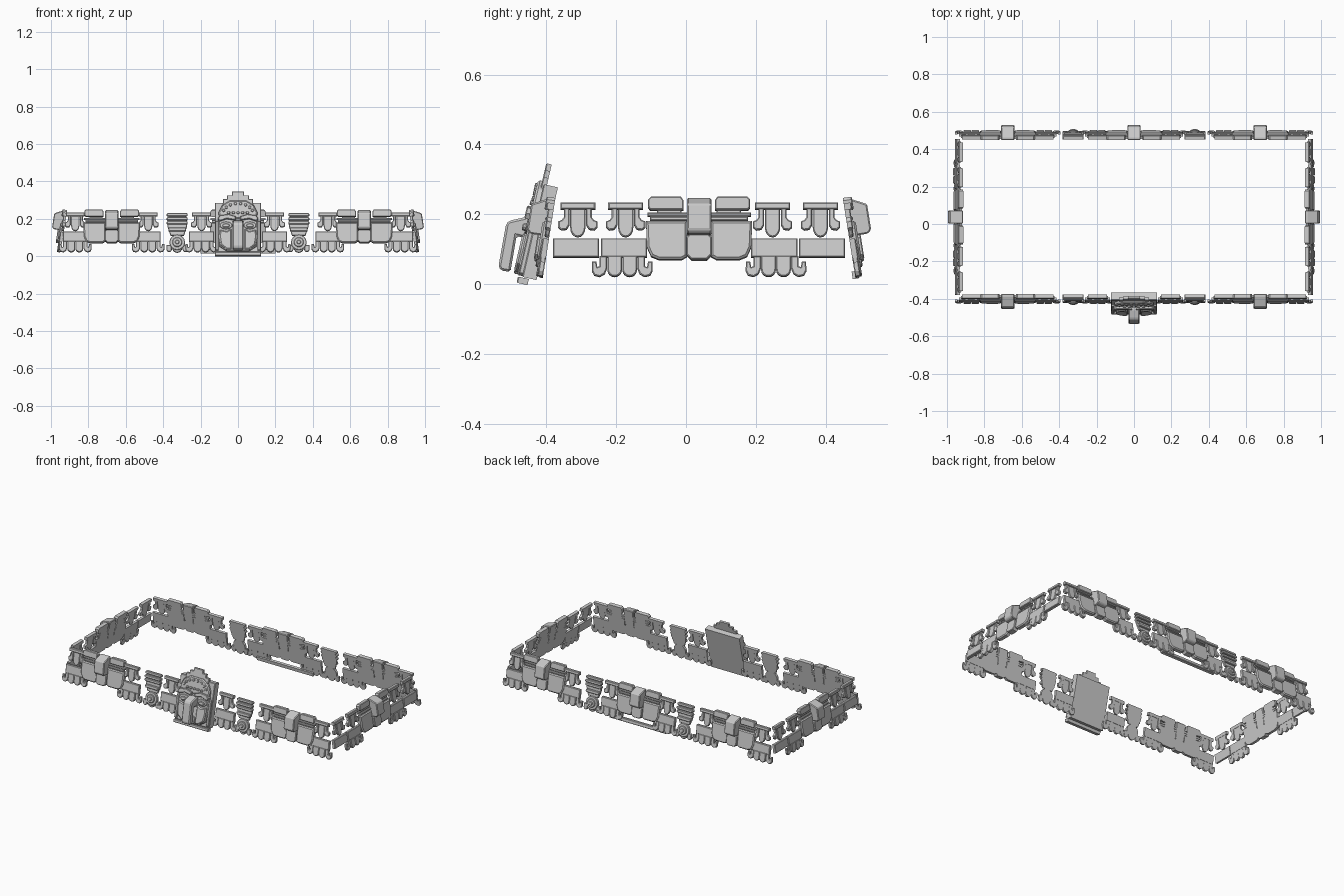
import bpy, bmesh
from math import sin, cos, pi, radians
from mathutils import Matrix

if "Cube" in bpy.data.objects:
    bpy.data.objects.remove(bpy.data.objects["Cube"])

# ---- profile helpers: u = along the wall, v = up, w = outward ----
def rect(u0, u1, v0, v1):
    return [(u0, v0), (u1, v0), (u1, v1), (u0, v1)]

def tongue(c, hw, v0, v1, r=None, n=8):
    """Slab with a rounded lower end."""
    r = r or hw
    arc = [(c + hw * cos(a), v0 + r + r * sin(a)) for a in (pi + pi * i / n for i in range(n + 1))]
    return arc + [(c + hw, v1), (c - hw, v1)]

def ellipse(c, v, ru, rv, n=16):
    return [(c + ru * cos(2 * pi * i / n), v + rv * sin(2 * pi * i / n)) for i in range(n)]

def cut(u0, u1, v0, v1, k):
    """Rectangle with chamfered corners."""
    return [(u0 + k, v0), (u1 - k, v0), (u1, v0 + k), (u1, v1 - k),
            (u1 - k, v1), (u0 + k, v1), (u0, v1 - k), (u0, v0 + k)]

def flip(pts):
    return [(-u, v) for u, v in pts]

def slab(pts, w0, w1, bev=0.003):
    return ("slab", pts, w0, w1, bev)

def side(pts, hw, bev=0.004):
    """Side profile of (v, w) points extruded across u."""
    return ("side", pts, -hw, hw, bev)

def make_mesh(name, pieces):
    out = bmesh.new()
    for kind, pts, a, b, bev in pieces:
        bm = bmesh.new()
        rings = []
        for d in (a, b):
            rings.append([bm.verts.new((p, -d, q) if kind == "slab" else (d, -q, p)) for p, q in pts])
        bm.faces.new(rings[0])
        front = bm.faces.new(rings[1])
        n = len(pts)
        for i in range(n):
            j = (i + 1) % n
            bm.faces.new((rings[0][i], rings[0][j], rings[1][j], rings[1][i]))
        bmesh.ops.recalc_face_normals(bm, faces=bm.faces)
        if bev:
            edges = list(front.edges) if kind == "slab" else list(bm.edges)
            bmesh.ops.bevel(bm, geom=edges, offset=bev, segments=1, affect='EDGES', clamp_overlap=True)
        tmp = bpy.data.meshes.new("tmp")
        bm.to_mesh(tmp)
        bm.free()
        out.from_mesh(tmp)
        bpy.data.meshes.remove(tmp)
    me = bpy.data.meshes.new(name)
    out.to_mesh(me)
    out.free()
    return me

def put(me, frame, u=0.0):
    ob = bpy.data.objects.new(me.name, me)
    ob.matrix_world = frame @ Matrix.Translation((u, 0, 0))
    bpy.context.collection.objects.link(ob)

def both(pts, w0, w1, bev=0.003):
    return [slab(pts, w0, w1, bev), slab(flip(pts), w0, w1, bev)]

# ---- upper fret: bar, two outward hooks and a pendant ----
hook = [(.024, .218), (.024, .17), (.032, .157), (.047, .155), (.056, .163),
        (.056, .18), (.046, .184), (.040, .192), (.040, .218)]
upper_fret = make_mesh("upper_fret", [slab(rect(-.05, .05, .215, .234), 0, .022),
                                      slab(tongue(0, .022, .135, .217, .03), .002, .014)]
                       + both(hook, 0, .016))

# ---- lower frieze: plain band ----
band = make_mesh("lower_band", [slab(rect(-.066, .066, .076, .131), 0, .018)])

# ---- scalloped hem with curled ends ----
curl = [(.043, .08), (.043, .045), (.05, .028), (.064, .02), (.08, .024), (.087, .037),
        (.086, .064), (.074, .064), (.071, .048), (.065, .05), (.065, .08)]
hem = make_mesh("scalloped_hem", both(tongue(.0215, .021, .02, .08), .002, .02) + both(curl, .002, .016))

# ---- rosette column ----
col = [slab(cut(-.056, .056, v, v + .017, .005), 0, w) for v, w in ((.214, .02), (.192, .026), (.17, .022))]
col += [slab([(-.036, .11), (.036, .11), (.052, .16), (.046, .22), (-.046, .22), (-.052, .16)], 0, .012),
        slab(cut(-.047, .047, .132, .152, .005), 0, .024),
        slab(ellipse(0, .073, .042, .042), 0, .018),
        slab(ellipse(0, .073, .026, .026), .018, .026),
        slab(ellipse(0, .073, .012, .012, 10), .026, .032),
        slab(tongue(0, .026, .018, .06), 0, .012)]
col += both(tongue(.043, .014, .022, .06), 0, .014)
rosette = make_mesh("rosette_column", col)

# ---- small mask: brows, eye strips, cheeks, snout ----
cheek = [(.034, .078), (.05, .069), (.115, .069), (.137, .078), (.149, .105), (.152, .18), (.034, .18)]
brow = [(.045, .212), (.14, .212), (.146, .22), (.146, .242), (.138, .25), (.052, .25), (.045, .24)]
small_mask = make_mesh("small_mask",
    both(cheek, 0, .026, .006) + both(brow, 0, .026)
    + both(rect(.03, .148, .195, .206), 0, .014)
    + both(rect(.03, .14, .182, .193), 0, .02)
    + both(rect(.05, .12, .17, .22), 0, .008)
    + [side([(.248, 0), (.248, .014), (.222, .066), (.148, .066), (.138, .055), (.138, 0)], .035),
       slab(cut(-.036, .036, .068, .145, .014), 0, .034)])

# ---- base strip ----
strip = make_mesh("base_strip", [slab(rect(-.2, .2, .016, .038), -.008, .012)])

# ---- four leaning walls ----
def wall(angle, d, lean=9):
    return (Matrix.Translation((0, .0375, 0)) @ Matrix.Rotation(radians(angle), 4, 'Z')
            @ Matrix.Translation((0, -d, 0)) @ Matrix.Rotation(radians(-lean), 4, 'X'))

def flank(frame, u):
    put(upper_fret, frame, u)
    put(band, frame, u)
    put(hem, frame, u)

front, back = wall(0, .45), wall(180, .45)
for f in (front, back):
    for c in (-.675, 0, .675):
        for s in (-1, 1):
            flank(f, c + s * .195)
        if c or f is back:
            put(small_mask, f, c)
    for s in (-1, 1):
        put(rosette, f, s * .325)
put(strip, back)

for f in (wall(90, .952), wall(-90, .952)):
    put(small_mask, f)
    for s in (-1, 1):
        for u in (.21, .347):
            put(upper_fret, f, s * u)
        for u in (.215, .352):
            put(band, f, s * u)
        put(hem, f, s * .22)

# ---- large central mask on the front ----
big = Matrix.Translation((0, -.473, .002)) @ Matrix.Rotation(radians(-13), 4, 'X')
put(make_mesh("mask_back_plate", [slab(rect(-.122, .122, .02, .292), -.042, 0),
                                  slab(rect(-.122, .122, 0, .018), -.02, .012)]), big)
crest = [(-.08, .28), (.08, .28), (.08, .312), (.058, .312), (.058, .332), (.032, .332),
         (.032, .352), (-.032, .352), (-.032, .332), (-.058, .332), (-.058, .312), (-.08, .312)]
put(make_mesh("mask_crest", [slab(crest, -.01, .006)]), big)
headdress = [(-.1, .2), (.1, .2), (.104, .235), (.085, .275), (.045, .3), (-.045, .3), (-.085, .275), (-.104, .235)]
beads = [slab(ellipse(.082 * cos(a), .225 + .058 * sin(a), .008, .008, 8), .018, .024, .002)
         for a in (radians(20 + 20 * i) for i in range(8))]
beads += [slab(ellipse(u, .232, .009, .007, 8), .018, .026, .002) for u in (-.05, -.025, 0, .025, .05)]
put(make_mesh("mask_headdress", [slab(headdress, 0, .018, .006)] + beads), big)
put(make_mesh("mask_brows", both([(.012, .19), (.06, .198), (.1, .184), (.108, .2), (.095, .216),
                                  (.05, .222), (.012, .21)], 0, .032)), big)
face = [(-.055, .022), (.055, .022), (.098, .05), (.106, .12), (.104, .205), (-.104, .205), (-.106, .12), (-.098, .05)]
put(make_mesh("mask_face", [slab(face, 0, .016, .005)]), big)
put(make_mesh("mask_eyes", both(ellipse(.064, .163, .034, .021, 12), .014, .022)
              + both(ellipse(.064, .16, .02, .011, 10), .022, .032)), big)
put(make_mesh("mask_cheeks", both([(.034, .03), (.06, .03), (.092, .055), (.1, .1), (.096, .138),
                                   (.06, .13), (.034, .145)], .014, .027, .006)), big)
put(make_mesh("mask_ears", both(rect(.105, .121, .03, .19), 0, .012)), big)
put(make_mesh("mask_nose", [side([(.19, 0), (.19, .026), (.168, .072), (.158, .079), (.034, .073), (.024, .064),
                                  (.026, .036), (.13, .042), (.13, 0)], .029, .007)]), big)
put(make_mesh("mask_mouth", [slab(cut(-.03, .03, .024, .07, .008), .012, .026)]), big)
